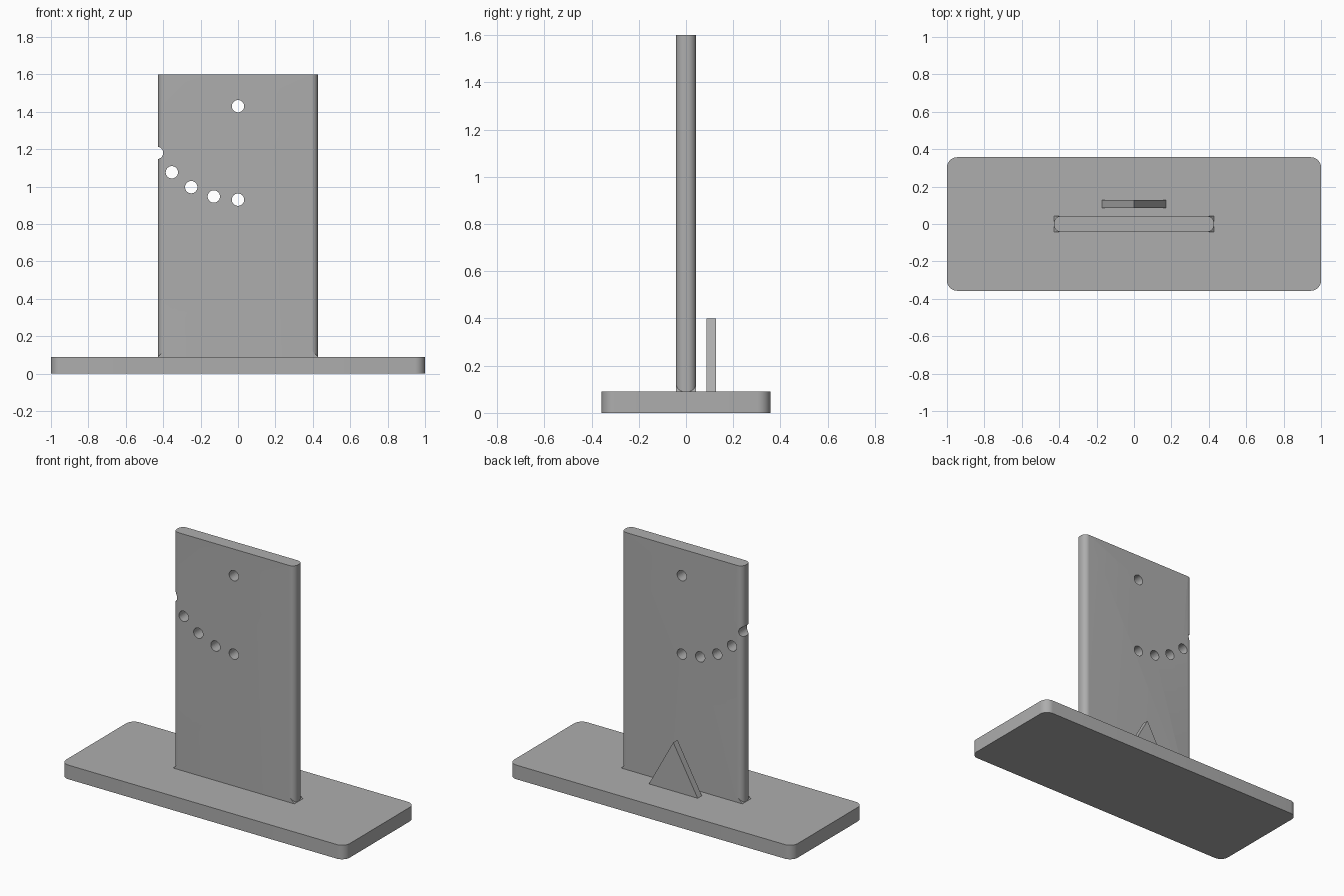
import bpy, bmesh, math
from mathutils import Matrix

if "Cube" in bpy.data.objects:
    bpy.data.objects.remove(bpy.data.objects["Cube"])

grey = bpy.data.materials.new("plain grey")
grey.diffuse_color = (0.42, 0.42, 0.42, 1)
grey.use_nodes = True
grey.node_tree.nodes["Principled BSDF"].inputs["Base Color"].default_value = grey.diffuse_color


def finish(name, bm, smooth=True):
    bmesh.ops.recalc_face_normals(bm, faces=bm.faces)
    me = bpy.data.meshes.new(name)
    bm.to_mesh(me)
    bm.free()
    ob = bpy.data.objects.new(name, me)
    bpy.context.collection.objects.link(ob)
    me.materials.append(grey)
    if smooth:
        bpy.ops.object.select_all(action='DESELECT')
        ob.select_set(True)
        bpy.context.view_layer.objects.active = ob
        bpy.ops.object.shade_smooth_by_angle(angle=math.radians(30))
    return ob


def extrude(bm, pts, vec):
    face = bm.faces.new([bm.verts.new(p) for p in pts])
    new = bmesh.ops.extrude_face_region(bm, geom=[face])["geom"]
    bmesh.ops.translate(bm, vec=vec, verts=[v for v in new if isinstance(v, bmesh.types.BMVert)])


def rounded_slab(name, hx, hy, r, z0, z1, steps=10):
    pts = []
    for q, (sx, sy) in enumerate([(1, 1), (-1, 1), (-1, -1), (1, -1)]):
        for i in range(steps + 1):
            a = (q + i / steps) * math.pi / 2
            pts.append((sx * (hx - r) + r * math.cos(a), sy * (hy - r) + r * math.sin(a), z0))
    bm = bmesh.new()
    extrude(bm, pts, (0, 0, z1 - z0))
    return finish(name, bm)


BASE_H, HALF_W, HALF_T = 0.09, 0.427, 0.0425

rounded_slab("base_plate", 1.0, 0.357, 0.055, 0, BASE_H)
panel = rounded_slab("upright_panel", HALF_W, HALF_T, 0.036, BASE_H, 1.6)

# Drilled holes: a pivot hole and an arc of stops every 15 degrees around it
holes = [(0, 1.43)]
for i in range(5):
    a = math.radians(15 * i)
    holes.append((-0.5 * math.sin(a), 1.43 - 0.5 * math.cos(a)))
bm = bmesh.new()
for x, z in holes:
    bmesh.ops.create_cone(bm, cap_ends=True, segments=32, radius1=0.033, radius2=0.033, depth=0.3,
                          matrix=Matrix.Translation((x, 0, z)) @ Matrix.Rotation(math.pi / 2, 4, 'X'))
cutter = finish("hole_cutter", bm, False)
cutter.hide_render = True
cutter.hide_viewport = True
mod = panel.modifiers.new("holes", 'BOOLEAN')
mod.operation = 'DIFFERENCE'
mod.solver = 'EXACT'
mod.object = cutter
# keep the cut before the smoothing by angle
panel.modifiers.move(len(panel.modifiers) - 1, 0)

# Sloped feet that square off the rounded panel ends where they meet the base
for side, s in (("left", -1), ("right", 1)):
    bm = bmesh.new()
    extrude(bm, [(s * (HALF_W - 0.04), -HALF_T, BASE_H), (s * HALF_W, -HALF_T, BASE_H),
                 (s * (HALF_W - 0.027), -HALF_T, BASE_H + 0.027),
                 (s * (HALF_W - 0.04), -HALF_T, BASE_H + 0.027)], (0, 2 * HALF_T, 0))
    finish(side + "_foot", bm, False)

# Triangular fin standing behind the panel
bm = bmesh.new()
extrude(bm, [(-0.172, 0.086, BASE_H), (0.172, 0.086, BASE_H), (0, 0.086, 0.4)], (0, 0.042, 0))
finish("rear_fin", bm, False)
